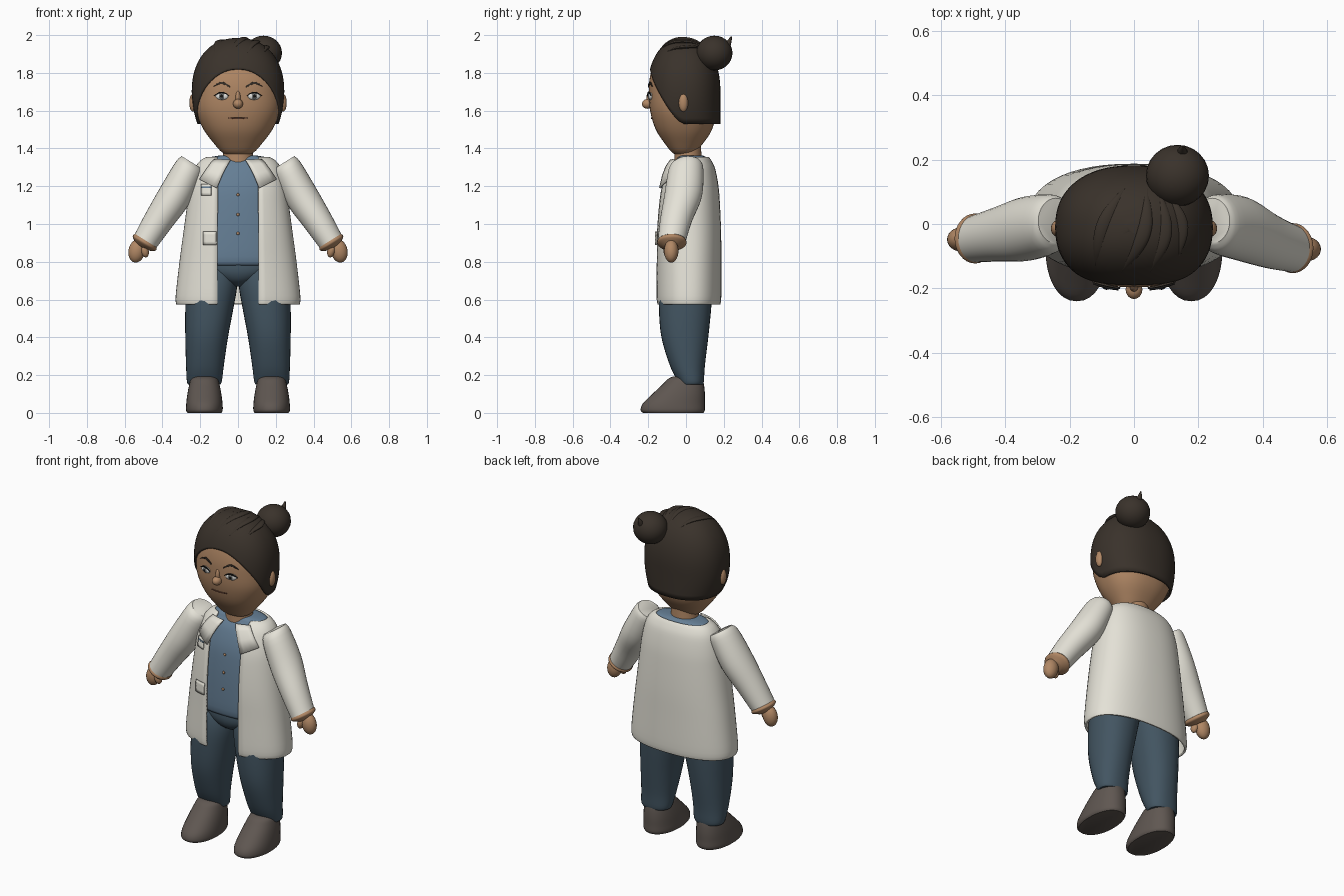
import bpy, bmesh, math
from mathutils import Vector

if "Cube" in bpy.data.objects:
    bpy.data.objects.remove(bpy.data.objects["Cube"])

def material(name, rgb):
    m = bpy.data.materials.new(name)
    m.diffuse_color = (*rgb, 1)
    m.use_nodes = True
    m.node_tree.nodes["Principled BSDF"].inputs["Base Color"].default_value = m.diffuse_color
    return m

SKIN = material("skin", (0.44, 0.245, 0.13))
HAIR = material("dark hair", (0.042, 0.032, 0.024))
WHITE = material("coat white", (0.78, 0.76, 0.68))
SHIRT = material("shirt blue", (0.13, 0.21, 0.30))
PANTS = material("trouser blue", (0.055, 0.09, 0.12))
SHOE = material("shoe brown", (0.115, 0.095, 0.083))
EYE = material("eye white", (0.75, 0.75, 0.72))
IRIS = material("iris grey", (0.16, 0.17, 0.17))
BLACK = material("pupil black", (0.008, 0.007, 0.006))
LIP = material("lip brown", (0.16, 0.065, 0.04))

def build(name, rows, mat, closed=True, caps=(True, True), thick=0, offset=-1):
    """Skin a grid of rows of points into a mesh."""
    bm = bmesh.new()
    vs = [[bm.verts.new(p) for p in row] for row in rows]
    n = len(rows[0])
    for a, b in zip(vs, vs[1:]):
        for j in range(n if closed else n - 1):
            k = (j + 1) % n
            bm.faces.new((a[j], a[k], b[k], b[j]))
    if closed and caps[0]:
        bm.faces.new(vs[0][::-1])
    if closed and caps[1]:
        bm.faces.new(vs[-1])
    if closed and all(caps):
        bmesh.ops.recalc_face_normals(bm, faces=bm.faces)
    me = bpy.data.meshes.new(name)
    bm.to_mesh(me)
    bm.free()
    me.materials.append(mat)
    ob = bpy.data.objects.new(name, me)
    bpy.context.collection.objects.link(ob)
    if thick:
        mod = ob.modifiers.new("thickness", 'SOLIDIFY')
        mod.thickness, mod.offset = thick, offset
    return ob

def spline(rings, k=4):
    """Smoothly add rings between the given ones."""
    out = []
    for i in range(len(rings) - 1):
        p0, p1 = rings[max(i - 1, 0)], rings[i]
        p2, p3 = rings[i + 1], rings[min(i + 2, len(rings) - 1)]
        for s in range(k):
            t = s / k
            out.append(tuple(0.5 * (2*b + (c - a)*t + (2*a - 5*b + 4*c - d)*t*t + (3*b - a - 3*c + d)*t**3)
                             for a, b, c, d in zip(p0, p1, p2, p3)))
    return out + [rings[-1]]

def level(z, rx, yf, yb, cx=0):
    """Horizontal ring: centre, x radius vector, y radius vector."""
    return (cx, (yf + yb) / 2, z, rx, 0, 0, 0, (yb - yf) / 2, 0)

def power(v, e):
    return math.copysign(abs(v) ** e, v)

def loft(name, rings, mat, n=2.0, k=4, seg=32, gap=0, thick=0):
    rows = []
    for r in spline(rings, k):
        c, u, v = Vector(r[:3]), Vector(r[3:6]), Vector(r[6:])
        a0 = math.asin(min(1, gap / u.length) ** (n / 2)) if gap else 0
        count = seg + 1 if gap else seg
        angles = [a0 + (2*math.pi - 2*a0) * j / seg for j in range(count)]
        rows.append([c + u * power(math.sin(a), 2/n) - v * power(math.cos(a), 2/n) for a in angles])
    return build(name, rows, mat, closed=not gap, thick=thick)

def front_y(rings, x, z, n):
    """Front surface of a horizontal loft."""
    rs = spline(rings)
    for a, b in zip(rs, rs[1:]):
        if a[2] <= z <= b[2]:
            t = (z - a[2]) / (b[2] - a[2])
            yc, rx, ry = (a[i] + (b[i] - a[i]) * t for i in (1, 3, 7))
            return yc - ry * max(0, 1 - abs(x / rx) ** n) ** (1 / n)
    return 0

def patch(name, top, low, rings, n, mat, off=0.004, thick=0.006):
    """Thin plate between two edges, wrapped on a front surface."""
    rows = []
    for i in range(5):
        t = i / 4
        pts = [(a[0] + (b[0]-a[0])*t, a[1] + (b[1]-a[1])*t) for a, b in zip(top, low)]
        rows.append([(x, front_y(rings, x, z, n) - off, z) for x, z in pts])
    return build(name, rows, mat, closed=False, thick=thick, offset=0)

def ball(name, loc, rad, mat, rz=0, ry=0):
    bpy.ops.mesh.primitive_uv_sphere_add(segments=24, ring_count=14, location=loc, rotation=(0, ry, rz))
    ob = bpy.context.object
    ob.name, ob.scale = name, rad
    ob.data.materials.append(mat)
    return ob

# Body: open coat over a shirt that shares its outline
COAT = [level(*r) for r in [
    (.575, .327, -.157, .182), (.62, .33, -.162, .187), (.8, .31, -.162, .187), (.95, .29, -.162, .186),
    (1.1, .27, -.152, .18), (1.2, .255, -.137, .172), (1.29, .23, -.105, .155),
    (1.335, .2, -.075, .135), (1.355, .165, -.05, .12)]]
loft("coat_body", COAT, WHITE, n=2.3, seg=48, gap=.11, thick=.012)
inner = [level(r[2], r[3] - .022, r[1] - r[7] + .02, r[1] + r[7] - .02) for r in COAT[2:-1]]
SHIRT_RINGS = [level(.78, .25, -.115, .14)] + inner + [level(1.353, .15, -.045, .107), level(1.362, .1, -.035, .09)]
loft("shirt", SHIRT_RINGS, SHIRT, n=2.3, seg=48)
for i, z in enumerate((1.155, 1.05, .95)):
    ball(f"shirt_button_{i}", (0, front_y(SHIRT_RINGS, 0, z, 2.3) - .003, z), (.008, .006, .008), SKIN)

# Coat pockets with a blue trim
def box_patch(name, x0, x1, z0, z1, mat, off):
    xs = [x0 + (x1 - x0) * i / 4 for i in range(5)]
    patch(name, [(x, z1) for x in xs], [(x, z0) for x in xs], COAT, 2.3, mat, off)
box_patch("chest_pocket", -.195, -.142, 1.152, 1.21, WHITE, .006)
box_patch("chest_pocket_trim", -.195, -.142, 1.19, 1.197, SHIRT, .009)
box_patch("hip_pocket", -.185, -.115, .89, .96, WHITE, .008)

# Trousers
loft("trouser_hips", [level(*r) for r in [(.67, .03, -.06, .06), (.7, .12, -.11, .12),
     (.75, .22, -.132, .15), (.82, .25, -.125, .15)]], PANTS)

for s, side in ((-1, "left"), (1, "right")):
    # Legs and shoes
    loft(f"trouser_leg_{side}", [level(*r[:1], *r[2:], cx=s * r[1]) for r in [
        (.15, .178, .085, -.035, .09), (.17, .178, .093, -.045, .095), (.25, .175, .1, -.085, .1),
        (.4, .166, .113, -.13, .118), (.55, .152, .127, -.143, .133), (.68, .138, .134, -.138, .14),
        (.77, .13, .115, -.11, .12), (.8, .13, .07, -.06, .07)]], PANTS, n=2.2)
    loft(f"shoe_{side}", [level(*r, cx=s * .178) for r in [
        (0, .09, -.228, .092), (.015, .097, -.24, .1), (.05, .096, -.228, .1), (.1, .09, -.178, .1),
        (.15, .08, -.125, .095), (.18, .07, -.095, .085), (.192, .05, -.07, .06)]], SHOE, n=2.2)

    # Sleeve and hand, along a slanting arm
    yw = -.045 if s < 0 else -.075
    def arm_ring(x, y, z, a, b):
        return (s * x, y, z, s * .85 * a, 0, .53 * a, 0, b, 0)
    loft(f"sleeve_{side}", [arm_ring(*r) for r in [
        (.243, .01, 1.325, .064, .07), (.262, .0, 1.288, .079, .092), (.335, -.015, 1.15, .088, .1),
        (.42, yw * .7, 1.02, .078, .085), (.488, yw, .912, .068, .074)]], WHITE)
    loft(f"wrist_{side}", [arm_ring(*r) for r in [
        (.483, yw, .92, .06, .066), (.491, yw, .906, .071, .077), (.499, yw, .894, .068, .072),
        (.51, yw, .878, .035, .036)]], SKIN)
    ball(f"hand_{side}", (s * .536, yw - .003, .857), (.044, .038, .062), SKIN, ry=-s * .2)
    ball(f"thumb_{side}", (s * .494, yw - .02, .858), (.021, .024, .036), SKIN, ry=s * .25)

    # Lapel
    patch(f"lapel_{side}", [(s*.04, 1.338), (s*.06, 1.305), (s*.083, 1.26), (s*.112, 1.19)],
          [(s*.125, 1.342), (s*.145, 1.32), (s*.17, 1.285), (s*.203, 1.235)], COAT, 2.3, WHITE, .01, .008)

# Neck and head
loft("neck", [level(1.32, .085, -.06, .085), level(1.36, .08, -.06, .082), level(1.44, .078, -.06, .078)], SKIN)

def dome(u):
    return max(0, 1 - u ** 2.2) ** (1 / 2.2)

HN = 2.3
HEAD = [level(*r) for r in [(1.366, .05, -.05, .025), (1.38, .085, -.075, .05), (1.42, .122, -.108, .085),
        (1.5, .182, -.16, .138), (1.6, .225, -.19, .16), (1.7, .23, -.197, .165)]]
HEAD += [level(1.7 + .262 * u, .23 * dome(u), -.016 - .181 * dome(u), -.016 + .181 * dome(u))
         for u in (.25, .5, .7, .85, .95, .99)]
loft("head", HEAD, SKIN, n=HN, seg=48)

# Hair cap: low at the back, arched over the forehead
rows = []
for i in range(25):
    t, row = i / 24, []
    for j in range(64):
        a = 2 * math.pi * j / 64
        zb = 1.53 + .29 * max(0, math.cos(a)) ** 1.3
        z = zb + (1.985 - zb) * math.sin(t * math.pi / 2)
        f = dome(min(.998, (z - 1.7) / .285)) if z > 1.7 else 1
        rx = .245 * f if z > 1.7 else .245 - .03 * ((1.7 - z) / .17) ** 2
        row.append((rx * power(math.sin(a), 2/HN), -.011 - .193 * f * power(math.cos(a), 2/HN), z))
    rows.append(row)
build("hair_cap", rows, HAIR, caps=(False, True), thick=.014)

# Swept locks on the crown
def lock(name, p0, p1, bend):
    p0, p1 = Vector(p0), Vector(p1)
    d = (p1 - p0).normalized()
    side = Vector((-d.y, d.x))
    rings = []
    for i in range(9):
        t = i / 8
        p = p0.lerp(p1, t) + side * bend * math.sin(math.pi * t)
        r = (abs(p.x / .245) ** HN + abs((p.y + .011) / .193) ** HN) ** (1 / HN)
        w = .003 + .02 * math.sin(math.pi * t)
        rings.append((p.x, p.y, 1.7 + .285 * dome(min(r, 1)) - .003, *(side * w), 0, 0, 0, .003 + w * .3))
    loft(name, rings, HAIR, k=2, seg=12)
for i, (a, b, bend) in enumerate([((-.12, -.13), (-.03, .11), .02), ((-.04, -.15), (.04, .11), -.03),
                                  ((.05, -.15), (.08, .1), -.03), ((.14, -.1), (.11, .09), -.02)]):
    lock(f"hair_lock_{i}", a, b, bend)

# Bun with a loose tip
ball("hair_bun", (.135, .15, 1.905), (.098, .096, .092), HAIR)
loft("bun_tip", [(.15, .215, 1.94, .02, 0, 0, 0, .02, 0), (.15, .23, 1.97, .012, 0, 0, 0, .012, 0),
                 (.152, .24, 1.995, .002, 0, 0, 0, .002, 0)], HAIR, seg=12)

# Face
ball("nose", (0, -.203, 1.636), (.026, .03, .026), SKIN)
ball("nose_bridge", (0, -.192, 1.665), (.014, .018, .04), SKIN)
xs = [-.05 + .1 * i / 8 for i in range(9)]
patch("mouth", [(x, 1.562 + .8 * x * x) for x in xs], [(x, 1.556 + 1.6 * x * x) for x in xs], HEAD, HN, LIP, .002, .004)
for s, side in ((-1, "left"), (1, "right")):
    x, z = s * .085, 1.677
    y, tilt = front_y(HEAD, x, z, HN), s * .2
    def forward(d):
        return (x + math.sin(tilt) * d, y - math.cos(tilt) * d, z)
    ball(f"eye_{side}", forward(0), (.034, .012, .02), EYE, tilt)
    ball(f"iris_{side}", forward(.007), (.017, .007, .017), IRIS, tilt)
    ball(f"pupil_{side}", forward(.012), (.008, .004, .008), BLACK, tilt)
    arc = [(i / 8, math.sin(math.pi * i / 8)) for i in range(9)]
    patch(f"eyelid_{side}", [(s * (.048 + .078*t), 1.681 + .019*h) for t, h in arc],
          [(s * (.048 + .078*t), 1.678 + .015*h) for t, h in arc], HEAD, HN, BLACK, .009)
    patch(f"eyebrow_{side}", [(s * (.043 + .085*t), 1.73 + .022*h) for t, h in arc],
          [(s * (.043 + .085*t), 1.722 + .016*h + .006*t) for t, h in arc], HEAD, HN, HAIR, .004)
    ball(f"ear_{side}", (s * .238, -.014, 1.642), (.02, .025, .048), SKIN)

# Smooth shading with crisp edges
bpy.ops.object.select_all(action='DESELECT')
for ob in bpy.context.scene.objects:
    ob.select_set(True)
    bpy.context.view_layer.objects.active = ob
bpy.ops.object.shade_smooth_by_angle(angle=math.radians(40))
